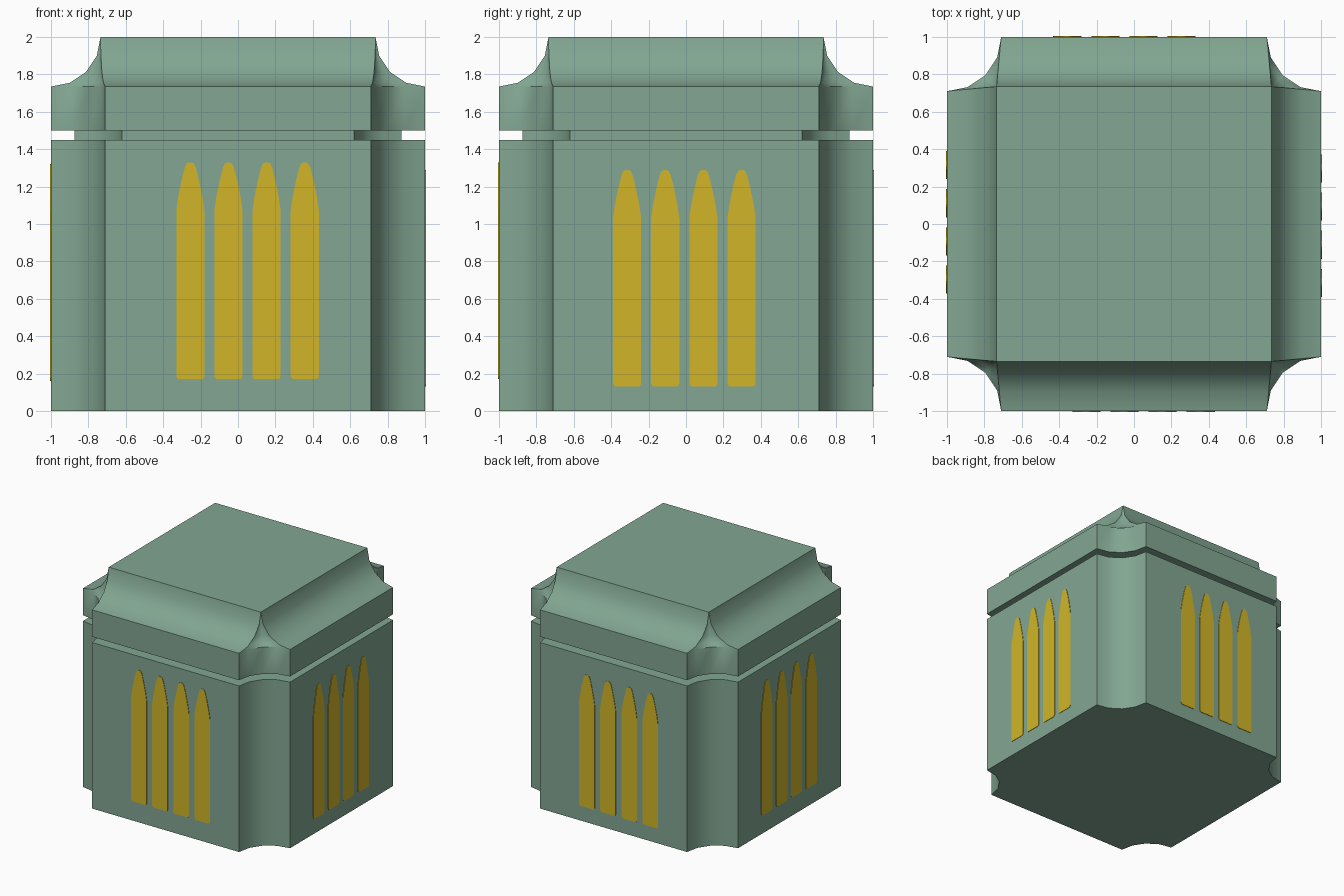
import bpy, bmesh, math
from mathutils import Matrix

if "Cube" in bpy.data.objects:
    bpy.data.objects.remove(bpy.data.objects["Cube"])

SEG = 4  # segments per concave curve


def material(name, rgb):
    m = bpy.data.materials.new(name)
    m.diffuse_color = (*rgb, 1)
    m.use_nodes = True
    m.node_tree.nodes["Principled BSDF"].inputs["Base Color"].default_value = m.diffuse_color
    return m


GREEN = material("sage green", (0.223, 0.381, 0.287))
YELLOW = material("window yellow", (0.638, 0.462, 0.021))


def finish(bm, name, mat):
    bmesh.ops.recalc_face_normals(bm, faces=bm.faces)
    me = bpy.data.meshes.new(name)
    bm.to_mesh(me)
    bm.free()
    me.materials.append(mat)
    ob = bpy.data.objects.new(name, me)
    bpy.context.collection.objects.link(ob)
    return ob


def outline(h, c):
    """Square of half size h whose corners are scooped by an arc starting at c."""
    pts, r = [], h - c
    for q in range(4):
        ca, sa = round(math.cos(q * math.pi / 2)), round(math.sin(q * math.pi / 2))
        for i in range(SEG + 1):
            a = math.pi * 1.5 - i * math.pi / 2 / SEG
            x, y = h + r * math.cos(a), h + r * math.sin(a)
            pts.append((x * ca - y * sa, x * sa + y * ca))
    return pts


def loft(name, sections):
    """Skin a stack of (z, half size, corner start) outlines and cap both ends."""
    bm = bmesh.new()
    rings = [[bm.verts.new((x, y, z)) for x, y in outline(h, c)] for z, h, c in sections]
    n = len(rings[0])
    for a, b in zip(rings, rings[1:]):
        for i in range(n):
            j = (i + 1) % n
            bm.faces.new((a[i], a[j], b[j], b[i]))
    bm.faces.new(rings[0][::-1])
    bm.faces.new(rings[-1])
    bmesh.ops.remove_doubles(bm, verts=bm.verts, dist=0.0005)
    ob = finish(bm, name, GREEN)
    bpy.context.view_layer.objects.active = ob
    ob.select_set(True)
    bpy.ops.object.shade_smooth_by_angle(angle=math.radians(35))
    ob.select_set(False)


# Main block and recessed neck
loft("body", [(0, 1, 0.71), (1.45, 1, 0.71)])
loft("neck", [(1.44, 0.875, 0.621), (1.51, 0.875, 0.621)])

# Lid: vertical band, then a concave cove up to the flat top
cap = [(1.5, 1, 0.71)]
R = 0.265
for i in range(SEG + 1):
    a = i * math.pi / 2 / SEG
    h = 1 - R * math.sin(a)
    cap.append((2 - R * math.cos(a), h, 0.71 + 0.025 * (1 - h) / R))
loft("lid", cap)

# Pointed window strips: right half of the outline, mirrored
half = [(0.065, 0), (0.075, 0.015), (0.075, 0.905), (0.064, 0.98), (0.045, 1.07),
        (0.03, 1.13), (0.02, 1.152), (0.008, 1.16)]
shape = half + [(-x, z) for x, z in reversed(half)]


def windows(name, turn, first, base):
    bm = bmesh.new()
    for k in range(4):
        u = first + k * 0.204
        f = bm.faces.new([bm.verts.new((u + x, -0.998, base + z)) for x, z in shape])
        ext = bmesh.ops.extrude_face_region(bm, geom=[f])["geom"]
        bmesh.ops.translate(bm, vec=(0, -0.006, 0),
                            verts=[v for v in ext if isinstance(v, bmesh.types.BMVert)])
    bm.transform(Matrix.Rotation(math.radians(turn), 4, 'Z'))
    finish(bm, name, YELLOW)


windows("front_windows", 0, -0.255, 0.17)
windows("right_windows", 90, -0.315, 0.13)
windows("back_windows", 180, -0.255, 0.13)
windows("left_windows", 270, -0.315, 0.16)
